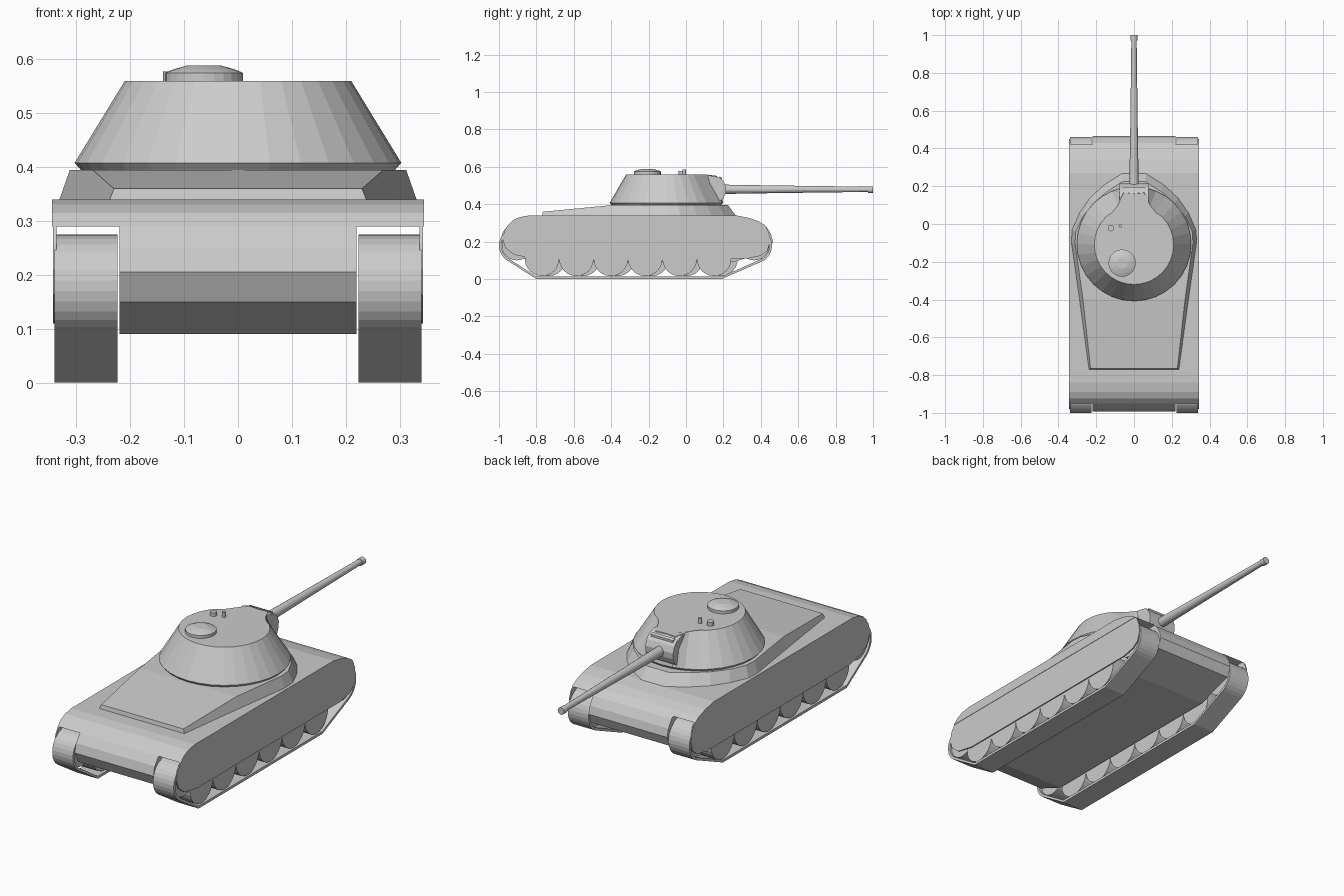
import bpy, bmesh
from math import sin, cos, pi, radians

if "Cube" in bpy.data.objects:
    bpy.data.objects.remove(bpy.data.objects["Cube"])


def loft(name, rings, closed=False):
    """Skin a series of equal-length rings; cap the ends unless closed."""
    bm = bmesh.new()
    vs = [[bm.verts.new(p) for p in r] for r in rings]
    n = len(rings[0])
    pairs = list(zip(vs, vs[1:])) + ([(vs[-1], vs[0])] if closed else [])
    for a, b in pairs:
        for i in range(n):
            j = (i + 1) % n
            bm.faces.new((a[i], a[j], b[j], b[i]))
    if not closed:
        bm.faces.new(vs[0])
        bm.faces.new(vs[-1])
    bmesh.ops.recalc_face_normals(bm, faces=bm.faces)
    me = bpy.data.meshes.new(name)
    bm.to_mesh(me)
    bm.free()
    ob = bpy.data.objects.new(name, me)
    bpy.context.collection.objects.link(ob)
    return ob


def prism(name, yz, x0, x1):
    return loft(name, [[(x, y, z) for y, z in yz] for x in (x0, x1)])


def lathe(name, centre, axis, profile, n=24):
    """Revolve (offset along axis, radius) pairs about x, y or z."""
    rings = []
    for d, r in profile:
        ring = []
        for i in range(n):
            a = 2 * pi * i / n
            u, v = r * cos(a), r * sin(a)
            off = {'x': (d, u, v), 'y': (u, d, v), 'z': (u, v, d)}[axis]
            ring.append(tuple(c + o for c, o in zip(centre, off)))
        rings.append(ring)
    return loft(name, rings)


# Hull body between the tracks
top = [(-0.95, 0.29), (-0.925, 0.315), (-0.89, 0.331), (-0.84, 0.34),
       (0.27, 0.34), (0.34, 0.326), (0.39, 0.308), (0.43, 0.28)]
hull = [(-0.82, 0.09), (-0.965, 0.15), (-0.992, 0.205), (-0.98, 0.25)] + top + \
       [(0.455, 0.24), (0.465, 0.2), (0.445, 0.15), (0.25, 0.09)]
prism("hull", hull, -0.22, 0.22)

# Side skirt outline
skirt = [(-0.82, 0.11), (-0.92, 0.13), (-0.965, 0.165), (-0.98, 0.21), (-0.97, 0.26)] + top + \
        [(0.445, 0.24), (0.45, 0.2), (0.435, 0.15), (0.40, 0.125), (0.33, 0.11)]


def track_loop(t):
    """Track outline inset by t."""
    r = 0.095 - t
    rear = [(0.365 + r * cos(radians(a)), 0.18 + r * sin(radians(a)))
            for a in range(-65, 91, 12)]
    front = [(-0.905 + r * cos(radians(a)), 0.18 + r * sin(radians(a)))
             for a in range(90, 236, 12)]
    return [(-0.80, t), (0.19, t)] + rear + front


for s, side in ((1, "right"), (-1, "left")):
    # Fender and skirt
    fender = [p for p in top if p[1] >= 0.29] + [(0.42, 0.29)]
    prism(side + "_fender", fender, s * 0.22, s * 0.345)
    prism(side + "_skirt", skirt, s * 0.337, s * 0.343)
    # Track band
    outer, inner = track_loop(0), track_loop(0.013)
    x0, x1 = s * 0.224, s * 0.34
    loft(side + "_track", [[(x, y, z) for y, z in loop] for x, loop in
                           ((x0, outer), (x1, outer), (x1, inner), (x0, inner))], closed=True)
    # Road wheels, staggered from side to side
    shift = 0 if s > 0 else 0.035
    for i in range(6):
        lathe(f"{side}_road_wheel_{i + 1}", (s * 0.285, -0.77 + 0.184 * i + shift, 0.108), 'x',
              [(-0.05, 0.092), (0.05, 0.092)])
    # End wheels
    for y, part in ((-0.905, "idler"), (0.365, "sprocket")):
        lathe(f"{side}_{part}", (s * 0.285, y, 0.18), 'x', [(-0.045, 0.08), (0.045, 0.08)])

# Raised deck: (base y, base half width, top y, top half width, top z)
deck = [(-0.77, 0.24, -0.765, 0.23, 0.36), (-0.40, 0.29, -0.40, 0.27, 0.395),
        (-0.10, 0.333, -0.10, 0.312, 0.395), (-0.03, 0.33, -0.04, 0.308, 0.395),
        (0.06, 0.29, 0.04, 0.27, 0.395), (0.14, 0.235, 0.11, 0.215, 0.395),
        (0.21, 0.16, 0.17, 0.145, 0.395), (0.27, 0.065, 0.225, 0.06, 0.395)]
loft("raised_deck", [[(-xb, yb, 0.335), (-xt, yt, zt), (xt, yt, zt), (xb, yb, 0.335)]
                     for yb, xb, yt, xt, zt in deck])

# Turret: round base drawn into a top with a narrow snout
N = 32
snout = {0: 0.27, 1: 0.28, 2: 0.225, 3: 0.206}


def turret_ring(r, z, cy=-0.105, shaped=False):
    ring = []
    for i in range(N):
        a = 2 * pi * i / N
        k = min(i, N - i)
        rad = snout.get(k, r) if shaped else r
        ring.append((rad * sin(a), cy + rad * cos(a), z - (0.008 if shaped and k < 2 else 0)))
    return ring


loft("turret", [turret_ring(0.29, 0.393), turret_ring(0.303, 0.408),
                turret_ring(0.21, 0.56, -0.11, True)])

# Gun mantlet with sight slot
prism("mantlet", [(0.05, 0.41), (0.17, 0.41), (0.2, 0.43), (0.213, 0.46), (0.215, 0.49),
                  (0.203, 0.52), (0.185, 0.54), (0.15, 0.552), (0.05, 0.555)], -0.078, 0.078)
prism("sight_slot", [(0.178, 0.53), (0.192, 0.53), (0.192, 0.543), (0.178, 0.548)], -0.062, 0.062)

# Gun barrel and muzzle
lathe("gun_barrel", (0, 0, 0.48), 'y', [(0.19, 0.025), (0.5, 0.02), (0.975, 0.014)], 16)
lathe("muzzle", (0, 0, 0.478), 'y', [(0.972, 0.018), (1.0, 0.018)], 16)

# Cupola and roof fittings
lathe("cupola", (-0.063, -0.207, 0.555), 'z',
      [(0, 0.072), (0.02, 0.072), (0.027, 0.055), (0.034, 0.03)])
lathe("roof_vent", (-0.122, -0.022, 0.555), 'z', [(0, 0.017), (0.022, 0.017)], 12)
lathe("roof_periscope", (-0.072, -0.01, 0.555), 'z', [(0, 0.009), (0.03, 0.009)], 12)
